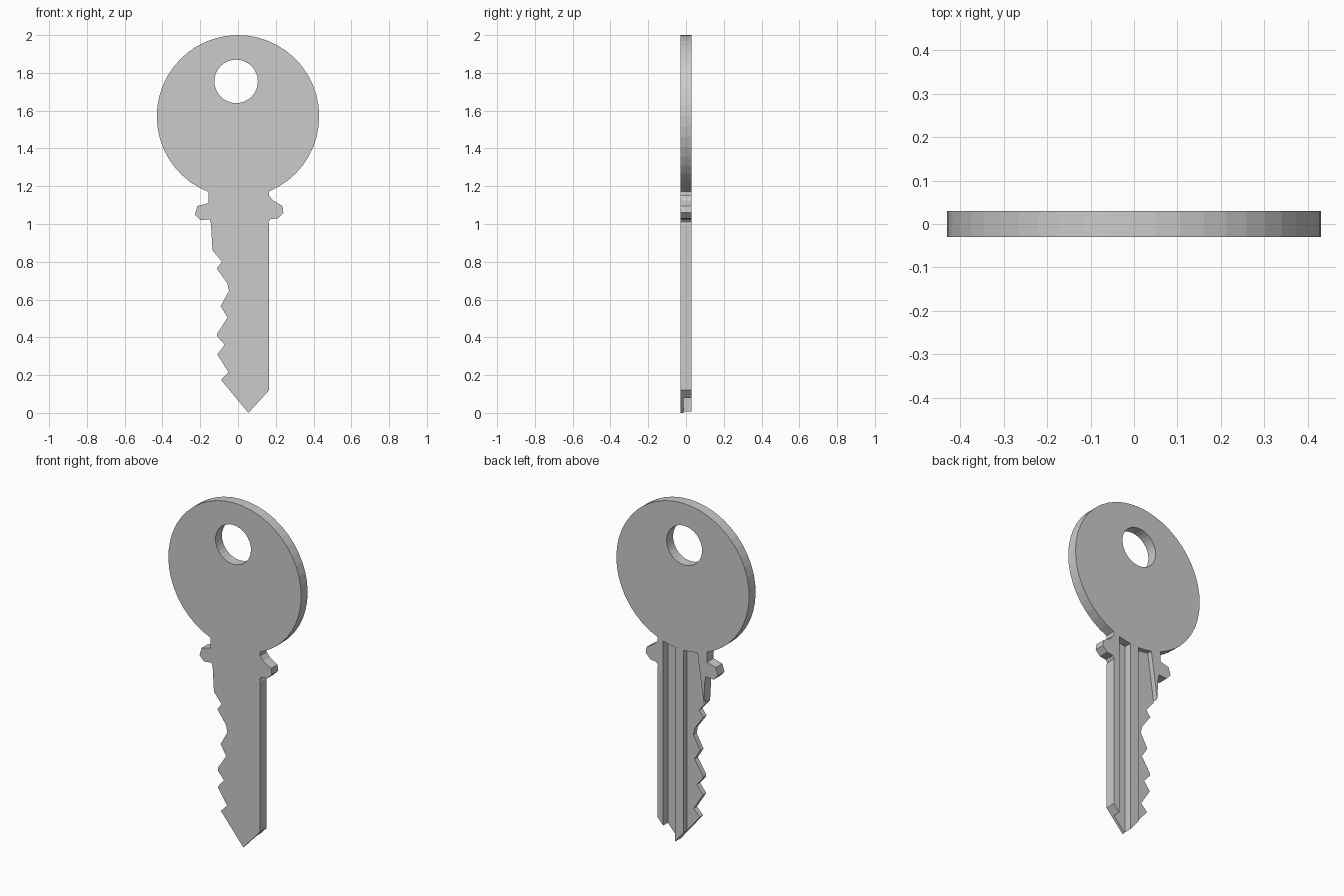
import bpy, bmesh, math

if "Cube" in bpy.data.objects:
    bpy.data.objects.remove(bpy.data.objects["Cube"])

HALF = 0.03              # half the thickness of the key
R, CZ = 0.43, 1.57       # bow radius and centre height


def plate(name, pts, y0, y1):
    """Extrude an (x, z) outline from y0 to y1."""
    bm = bmesh.new()
    face = bm.faces.new([bm.verts.new((x, y0, z)) for x, z in pts])
    ext = bmesh.ops.extrude_face_region(bm, geom=[face])
    moved = [g for g in ext["geom"] if isinstance(g, bmesh.types.BMVert)]
    bmesh.ops.translate(bm, verts=moved, vec=(0, y1 - y0, 0))
    bmesh.ops.recalc_face_normals(bm, faces=bm.faces)
    me = bpy.data.meshes.new(name)
    bm.to_mesh(me)
    bm.free()
    ob = bpy.data.objects.new(name, me)
    bpy.context.collection.objects.link(ob)
    return ob


def arc(cx, cz, r, a0, a1, n):
    return [(cx + r * math.cos(a0 + (a1 - a0) * i / n),
             cz + r * math.sin(a0 + (a1 - a0) * i / n)) for i in range(n + 1)]


def bow_edge(x0, x1, n=5):
    """Points along the lower edge of the round bow."""
    xs = [x0 + (x1 - x0) * i / n for i in range(n + 1)]
    return [(x, CZ - math.sqrt(R * R - x * x)) for x in xs]


def cut(target, cutter):
    cutter.hide_render = True
    mod = target.modifiers.new("cut", 'BOOLEAN')
    mod.operation, mod.solver, mod.object = 'DIFFERENCE', 'EXACT', cutter
    bpy.context.view_layer.objects.active = target
    bpy.ops.object.modifier_apply(modifier=mod.name)
    bpy.data.objects.remove(cutter)


# Key outline: left shoulder, bitting, tip, right shoulder, round bow
left = [(-0.157, 1.11), (-0.215, 1.095), (-0.228, 1.05), (-0.2, 1.02),
        (-0.15, 1.025), (-0.143, 1.0), (-0.135, 0.86), (-0.085, 0.80),
        (-0.113, 0.765), (-0.056, 0.685), (-0.048, 0.645), (-0.092, 0.565),
        (-0.055, 0.505), (-0.11, 0.42), (-0.11, 0.405), (-0.07, 0.36),
        (-0.11, 0.31), (-0.05, 0.215), (-0.09, 0.175)]
right = [(0.055, 0), (0.165, 0.12), (0.165, 1.0), (0.16, 1.01),
         (0.172, 1.025), (0.21, 1.03), (0.24, 1.06), (0.235, 1.095),
         (0.185, 1.125), (0.165, 1.15)]
start = -math.acos(0.165 / R)
end = math.pi + math.acos(0.157 / R)
key = plate("key", left + right + arc(0, CZ, R, start, end, 42), -HALF, HALF)

# Hole in the bow
cut(key, plate("hole_cutter", arc(-0.01, 1.755, 0.115, 0, math.tau * 31 / 32, 31),
               -0.1, 0.1))

# Narrow deep groove on the back of the blade
cut(key, plate("deep_groove_cutter",
               [(0.05, -0.1), (0.127, -0.1)] + bow_edge(0.127, 0.05),
               -0.013, 0.1))

# Wide shallow groove on the back, running out through the bitting
cut(key, plate("wide_groove_cutter",
               [(-0.3, -0.1), (-0.005, -0.1)] + bow_edge(-0.005, -0.095)
               + [(-0.137, 0.86), (-0.3, 0.86)],
               0.0, 0.1))
